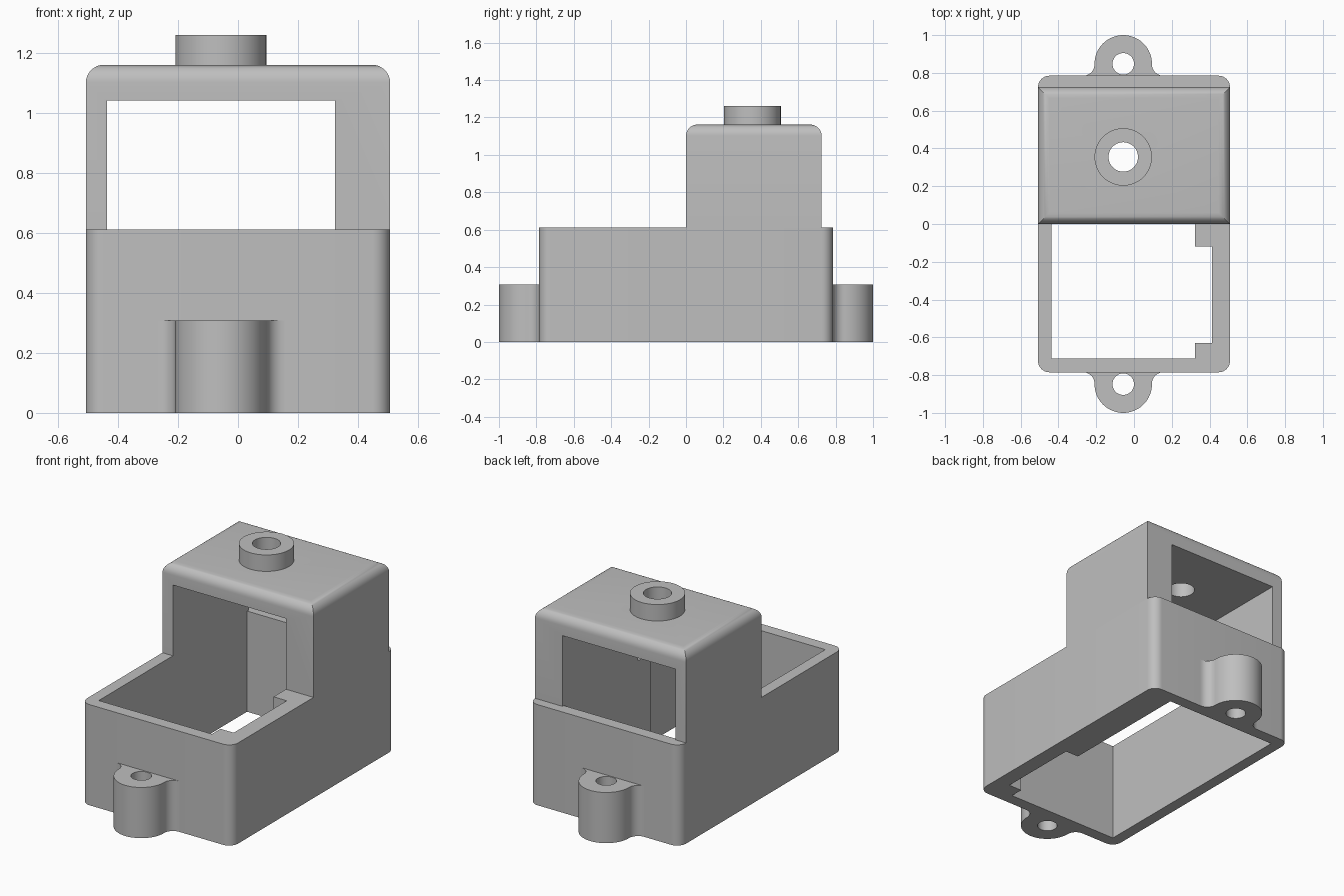
import bpy, bmesh
from math import sin, cos, radians

cube = bpy.data.objects.get("Cube")
if cube:
    bpy.data.objects.remove(cube, do_unlink=True)

grey = bpy.data.materials.new("plain grey")
grey.use_nodes = True
colour = (0.52, 0.52, 0.52, 1)
grey.diffuse_color = colour
grey.node_tree.nodes["Principled BSDF"].inputs["Base Color"].default_value = colour

HALF_X, HALF_Y, BASE_TOP = 0.508, 0.785, 0.612
ROOF_TOP, ROUND = 1.162, 0.06
INNER_LEFT, INNER_RIGHT, INNER_Y = -0.438, 0.323, 0.712
AXIS_X = -0.057


def arc(cx, cy, r, start, end, steps=10):
    angles = [radians(start + (end - start) * i / steps) for i in range(steps + 1)]
    return [(cx + r * cos(a), cy + r * sin(a)) for a in angles]


def circle(cx, cy, r):
    return arc(cx, cy, r, 0, 360, 48)[:-1]


def rect(x0, x1, y0, y1):
    return [(x0, y0), (x1, y0), (x1, y1), (x0, y1)]


def prism(name, outline, z0, z1, round_top=0):
    """Extrude an outline upward, optionally rounding its top rim."""
    bm = bmesh.new()
    face = bm.faces.new([bm.verts.new((x, y, z0)) for x, y in outline])
    grown = bmesh.ops.extrude_face_region(bm, geom=[face])["geom"]
    top = [v for v in grown if isinstance(v, bmesh.types.BMVert)]
    bmesh.ops.translate(bm, verts=top, vec=(0, 0, z1 - z0))
    if round_top:
        rim = [e for e in bm.edges if all(v in top for v in e.verts)]
        bmesh.ops.bevel(bm, geom=rim, offset=round_top, segments=8,
                        profile=0.5, affect='EDGES')
    bmesh.ops.recalc_face_normals(bm, faces=bm.faces)
    mesh = bpy.data.meshes.new(name)
    bm.to_mesh(mesh)
    bm.free()
    mesh.materials.append(grey)
    obj = bpy.data.objects.new(name, mesh)
    bpy.context.collection.objects.link(obj)
    return obj


def cut(obj, *cutters):
    """Subtract each cutter, then discard it."""
    bpy.context.view_layer.objects.active = obj
    for cutter in cutters:
        mod = obj.modifiers.new("cut", 'BOOLEAN')
        mod.operation, mod.solver, mod.object = 'DIFFERENCE', 'EXACT', cutter
        bpy.ops.object.modifier_apply(modifier=mod.name)
        bpy.data.objects.remove(cutter, do_unlink=True)
    return obj


# Open base tray: rounded corners, through cavity with a side recess
cx, cy = HALF_X - ROUND, HALF_Y - ROUND
outline = (arc(cx, cy, ROUND, 0, 90) + arc(-cx, cy, ROUND, 90, 180)
           + arc(-cx, -cy, ROUND, 180, 270) + arc(cx, -cy, ROUND, 270, 360))
cavity = [(INNER_LEFT, -INNER_Y), (INNER_RIGHT, -INNER_Y), (INNER_RIGHT, -0.63),
          (0.412, -0.63), (0.412, -0.12), (INNER_RIGHT, -0.12),
          (INNER_RIGHT, INNER_Y), (INNER_LEFT, INNER_Y)]
base = cut(prism("base_tray", outline, 0, BASE_TOP),
           prism("cavity_cutter", cavity, -0.1, 1))

# Raised hood, open front to back, with a hole through the roof
boss_y, bore = 0.355, 0.078
hood = cut(prism("hood", rect(-HALF_X, HALF_X, 0, 0.725), BASE_TOP, ROOF_TOP, ROUND),
           prism("opening_cutter", rect(INNER_LEFT, INNER_RIGHT, -0.2, 1), 0.4, 1.042),
           prism("hole_cutter", circle(AXIS_X, boss_y, bore), 0.9, 1.4))

# Round collar on the roof
collar = cut(prism("roof_collar", circle(AXIS_X, boss_y, 0.152), ROOF_TOP, 1.262),
             prism("hole_cutter", circle(AXIS_X, boss_y, bore), 0.9, 1.4))

# Mounting lugs front and back, blended into the wall by concave fillets
parts = [base, hood, collar]
lug_r, lug_y = 0.152, 0.848
for name, side in (("front_lug", -1), ("back_lug", 1)):
    reach = lug_r + ROUND
    shape = (arc(AXIS_X + reach, HALF_Y + ROUND, ROUND, 270, 180)
             + arc(AXIS_X, lug_y, lug_r, 0, 180, 32)
             + arc(AXIS_X - reach, HALF_Y + ROUND, ROUND, 0, -90))
    shape = [(x, y * side) for x, y in shape]
    parts.append(cut(prism(name, shape, 0, 0.308),
                     prism("hole_cutter", circle(AXIS_X, lug_y * side, 0.057), -0.1, 1)))

# Smooth curved walls, keep edges crisp
bpy.ops.object.select_all(action='DESELECT')
for obj in parts:
    obj.select_set(True)
bpy.context.view_layer.objects.active = base
bpy.ops.object.shade_smooth_by_angle(angle=radians(30))
